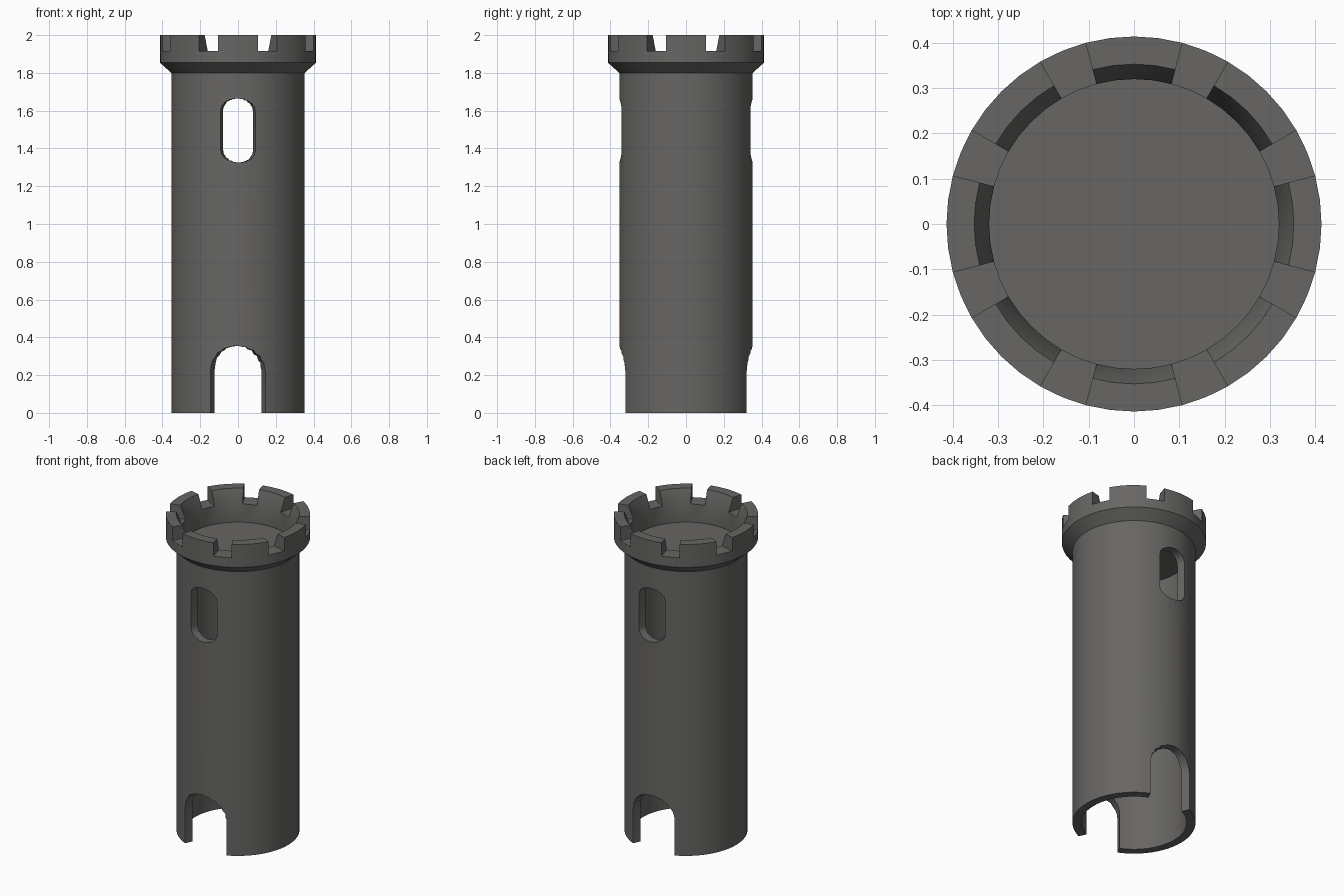
import bpy, bmesh, math
from mathutils import Vector

if "Cube" in bpy.data.objects:
    bpy.data.objects.remove(bpy.data.objects["Cube"])

R, R_IN = 0.353, 0.303
stone = bpy.data.materials.new("dark_grey_stone")
stone.diffuse_color = (0.135, 0.132, 0.126, 1)
stone.use_nodes = True
stone.node_tree.nodes["Principled BSDF"].inputs["Base Color"].default_value = stone.diffuse_color


def add_object(name, bm):
    bmesh.ops.remove_doubles(bm, verts=bm.verts[:], dist=1e-5)
    bmesh.ops.recalc_face_normals(bm, faces=bm.faces[:])
    me = bpy.data.meshes.new(name)
    bm.to_mesh(me)
    bm.free()
    me.materials.append(stone)
    ob = bpy.data.objects.new(name, me)
    bpy.context.collection.objects.link(ob)
    return ob


def activate(ob):
    bpy.ops.object.select_all(action='DESELECT')
    ob.select_set(True)
    bpy.context.view_layer.objects.active = ob


# hollow round tower with a floor slab on top
bm = bmesh.new()
profile = [(0, 1.8), (R, 1.8), (R, 0), (R_IN, 0), (R_IN, 1.76), (0, 1.76)]
verts = [bm.verts.new((r, 0, z)) for r, z in profile]
edges = [bm.edges.new(p) for p in zip(verts, verts[1:])]
bmesh.ops.spin(bm, geom=verts + edges, cent=(0, 0, 0), axis=(0, 0, 1),
               angle=2 * math.pi, steps=64)
tower = add_object("tower_wall", bm)


def arc(half_w, z, h, start, end, n=10):
    out = []
    for i in range(n + 1):
        a = math.radians(start + (end - start) * i / n)
        out.append((half_w * math.cos(a), z + h * math.sin(a)))
    return out


def cut(outline, side):
    # wedge whose sides run radially out from the tower axis
    bm = bmesh.new()
    rings = []
    for d in (0.15, 0.6):
        rings.append([bm.verts.new((d * math.tan(math.asin(x / R)), side * d, z))
                      for x, z in outline])
    a, b = rings
    n = len(a)
    bm.faces.new(a)
    bm.faces.new(b[::-1])
    for i in range(n):
        j = (i + 1) % n
        bm.faces.new((a[i], b[i], b[j], a[j]))
    cutter = add_object("opening_cutter", bm)
    cutter.hide_render = True
    mod = tower.modifiers.new("opening", 'BOOLEAN')
    mod.operation = 'DIFFERENCE'
    mod.solver = 'EXACT'
    mod.object = cutter
    activate(tower)
    bpy.ops.object.modifier_apply(modifier=mod.name)
    bpy.data.objects.remove(cutter)


# arched doorways and windows, front and back
door = [(-0.145, -0.1), (0.145, -0.1)] + arc(0.145, 0.225, 0.13, 0, 180)
window = arc(0.092, 1.6, 0.065, 0, 180) + arc(0.092, 1.39, 0.065, 180, 360)
for side in (-1, 1):
    cut(door, side)
    cut(window, side)
activate(tower)
bpy.ops.object.shade_smooth_by_angle(angle=math.radians(30))

# flared crown: 8 merlons of 30 degrees, 8 gaps of 15 degrees
RO, RM, RI = 0.414, 0.353, 0.32
Z_FLARE, Z_GAP, Z_TOP = 1.855, 1.915, 2.0
bm = bmesh.new()


def strip(path, a0, a1):
    for (r0, z0), (r1, z1) in zip(path, path[1:]):
        pts = [(r0, z0, a0), (r1, z1, a0), (r1, z1, a1), (r0, z0, a1)]
        bm.faces.new([bm.verts.new((r * math.cos(a), r * math.sin(a), z))
                      for r, z, a in pts])


def merlon_side(a):
    pts = [(RO, Z_GAP), (RO, Z_TOP), (RM, Z_TOP), (RI, Z_GAP)]
    bm.faces.new([bm.verts.new((r * math.cos(a), r * math.sin(a), z))
                  for r, z in pts])


step = math.radians(7.5)
outer = [(R, 1.8), (RO, Z_FLARE), (RO, Z_GAP)]
inner = [(RI, Z_GAP), (RI, 1.8)]
for i in range(48):
    a0, a1 = (i - 2) * step, (i - 1) * step
    k = i % 6
    top = [(RO, Z_TOP), (RM, Z_TOP)] if k < 4 else []
    strip(outer + top + inner, a0, a1)
    if k in (0, 4):
        merlon_side(a0)
crown = add_object("battlement_crown", bm)
activate(crown)
bpy.ops.object.shade_smooth_by_angle(angle=math.radians(25))
